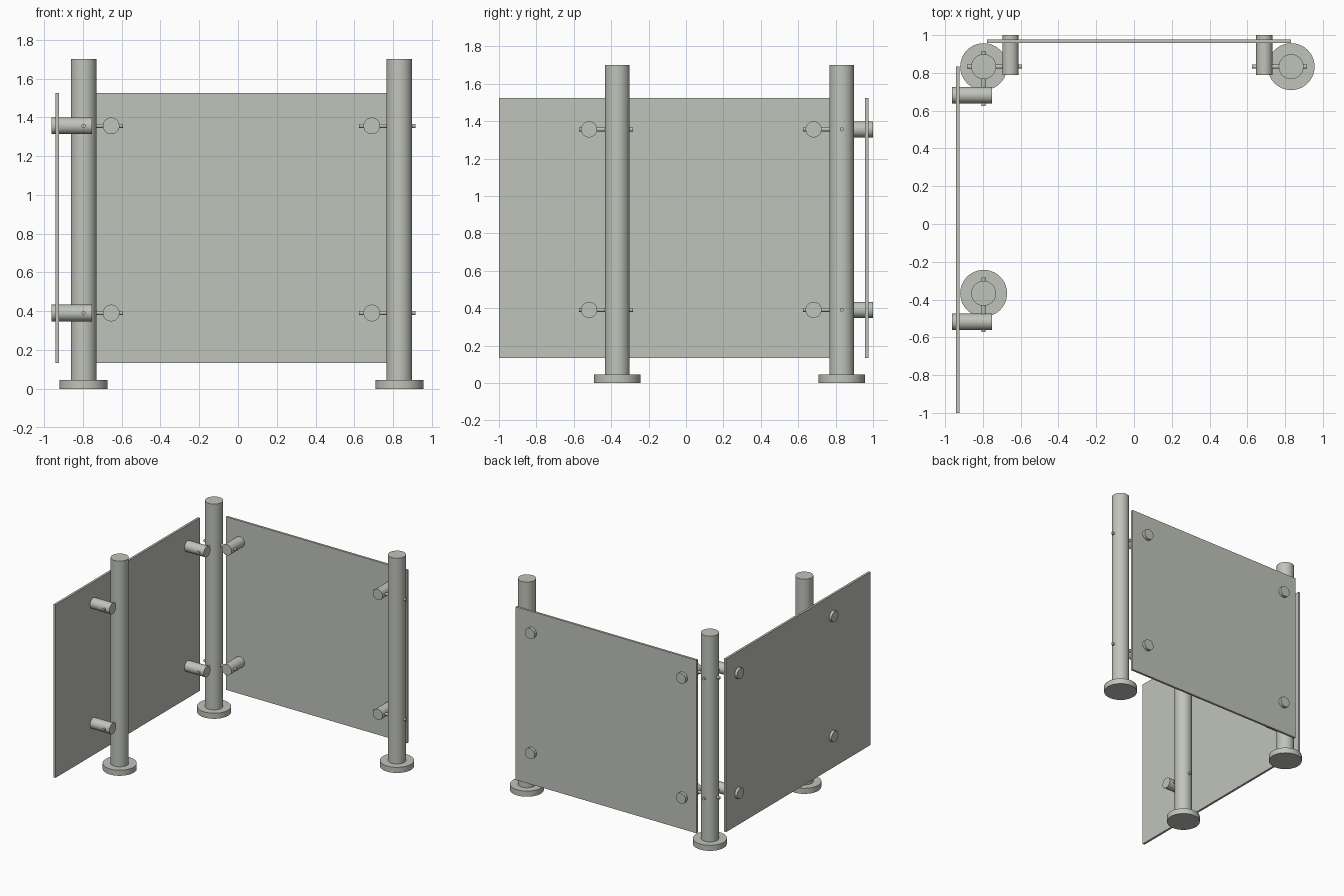
import bpy
import math

if "Cube" in bpy.data.objects:
    bpy.data.objects.remove(bpy.data.objects["Cube"])

mat = bpy.data.materials.new("grey_green_metal")
mat.diffuse_color = (0.53, 0.552, 0.497, 1.0)
mat.use_nodes = True
mat.node_tree.nodes["Principled BSDF"].inputs["Base Color"].default_value = mat.diffuse_color


def finish(name):
    ob = bpy.context.object
    ob.name = name
    ob.data.materials.append(mat)
    return ob


def cylinder(name, axis, centre, radius, length, segments=48):
    rot = {"x": (0, math.pi / 2, 0), "y": (math.pi / 2, 0, 0), "z": (0, 0, 0)}[axis]
    bpy.ops.mesh.primitive_cylinder_add(vertices=segments, radius=radius, depth=length,
                                        location=centre, rotation=rot)
    finish(name)
    bpy.ops.object.shade_smooth_by_angle(angle=math.radians(35))


def panel(name, lo, hi):
    bpy.ops.mesh.primitive_cube_add(size=1, location=[(a + b) / 2 for a, b in zip(lo, hi)])
    ob = finish(name)
    ob.scale = [b - a for a, b in zip(lo, hi)]


# Posts with round foot plates
LEFT, RIGHT, BACK, FRONT = -0.796, 0.832, 0.833, -0.367
for label, x, y in (("corner", LEFT, BACK), ("right", RIGHT, BACK), ("front", LEFT, FRONT)):
    cylinder(label + "_post", "z", (x, y, 0.85), 0.066, 1.70)
    cylinder(label + "_foot", "z", (x, y, 0.0225), 0.124, 0.045, 64)

# Flat panels
panel("back_panel", (-0.778, 0.958, 0.133), (0.832, 0.976, 1.525))
panel("left_panel", (-0.942, -1.0, 0.133), (-0.924, 0.834, 1.525))

# Clamps through the panels, with thin rods running through the posts
for level, z in (("lower", 0.391), ("upper", 1.356)):
    for side, x, rod_x in (("left", -0.654, -0.739), ("right", 0.690, 0.770)):
        cylinder(f"back_{side}_{level}_clamp", "y", (x, 0.895, z), 0.043, 0.21)
        cylinder(f"back_{side}_{level}_rod", "x", (rod_x, BACK, z), 0.0105, 0.29, 24)
    for side, y, rod_y in (("rear", 0.682, 0.770), ("front", -0.518, -0.428)):
        cylinder(f"left_{side}_{level}_clamp", "x", (-0.858, y, z), 0.043, 0.21)
        cylinder(f"left_{side}_{level}_rod", "y", (LEFT, rod_y, z), 0.0105, 0.29, 24)
